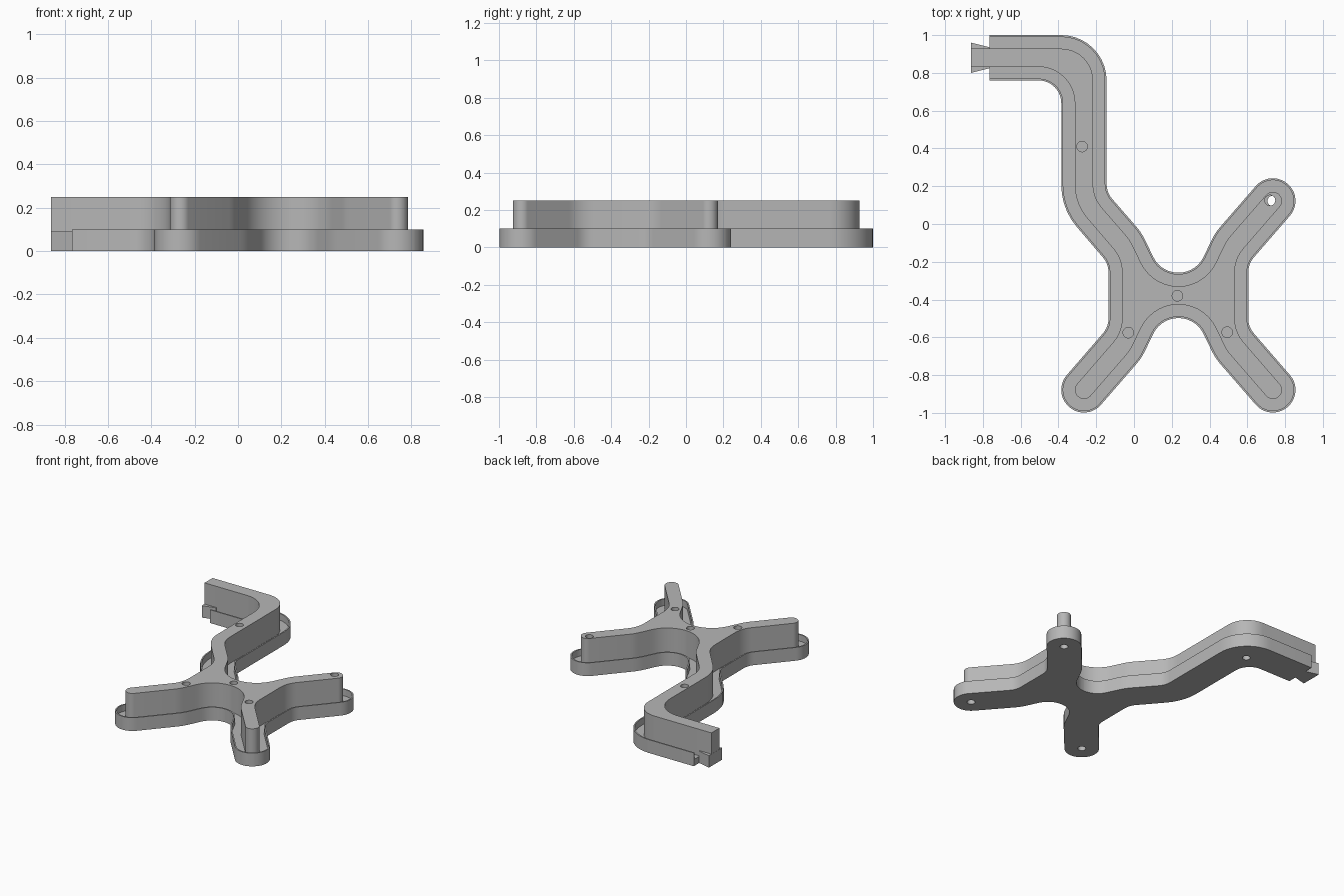
import bpy, bmesh, math
from mathutils import Vector

cube = bpy.data.objects.get("Cube")
if cube:
    bpy.data.objects.remove(cube)

grey = bpy.data.materials.new("grey_plastic")
grey.use_nodes = True
grey.diffuse_color = (0.47, 0.47, 0.47, 1)
grey.node_tree.nodes["Principled BSDF"].inputs["Base Color"].default_value = grey.diffuse_color

CX, CY = 0.235, -0.378      # centre of the cross
INSET = 0.072               # rib edge, measured in from the tray edge
FLOOR, RIM, TOP = 0.05, 0.10, 0.25
END = -0.765                # open end of the tray


def outline(inset, end):
    """Rounded plan of the cross and its bent arm, offset inwards."""
    quarter = [(0.093, 0.12, 0.147), (0.195, 0.332, 0.3), (0.488, 0.669, 0.119),
               (0.669, 0.512, 0.119), (0.37, 0.167, 0.12)]

    def place(pts, sx, sy):
        return [(CX + sx * x, CY + sy * y, r) for x, y, r in pts]

    arm = [(-0.385, 0.08, 0.34), (-0.385, 0.76, 0.12), (end - inset, 0.76, 0),
           (end - inset, 1.0, 0), (-0.145, 1.0, 0.24), (-0.145, 0.167, 0.12)]
    back = quarter[::-1]
    corners = (place(quarter, 1, 1) + place(back, 1, -1) + place(quarter, -1, -1)
               + place(back[:1], -1, 1) + arm + place(back[3:], -1, 1))[::-1]

    # mitred offset: convex radii shrink, concave radii grow
    moved = []
    n = len(corners)
    for i, (x, y, r) in enumerate(corners):
        p = Vector((x, y))
        a = (p - Vector(corners[i - 1][:2])).normalized()
        b = (Vector(corners[(i + 1) % n][:2]) - p).normalized()
        na, nb = Vector((-a.y, a.x)), Vector((-b.y, b.x))
        turn = math.copysign(1, a.x * b.y - a.y * b.x)
        p = p + (na + nb) * inset / (1 + na.dot(nb))
        moved.append((p, max(0, r - turn * inset) if r else 0, a, b, na * turn))

    # replace each corner by an arc
    pts = []
    for p, r, a, b, normal in moved:
        if r == 0:
            pts.append(p)
            continue
        angle = a.angle(b)
        start = p - a * r * math.tan(angle / 2)
        steps = max(3, round(angle / math.radians(9)))
        for k in range(steps + 1):
            t = angle * k / steps
            pts.append(start + a * r * math.sin(t) + normal * r * (1 - math.cos(t)))
    return pts


def prism(name, pts, z0, z1):
    bm = bmesh.new()
    face = bm.faces.new([bm.verts.new((p[0], p[1], z0)) for p in pts])
    top = bmesh.ops.extrude_face_region(bm, geom=[face])["geom"]
    bmesh.ops.translate(bm, vec=(0, 0, z1 - z0),
                        verts=[v for v in top if isinstance(v, bmesh.types.BMVert)])
    bmesh.ops.recalc_face_normals(bm, faces=bm.faces)
    mesh = bpy.data.meshes.new(name)
    bm.to_mesh(mesh)
    bm.free()
    mesh.materials.append(grey)
    obj = bpy.data.objects.new(name, mesh)
    bpy.context.collection.objects.link(obj)
    return obj


def activate(obj):
    bpy.ops.object.select_all(action='DESELECT')
    obj.select_set(True)
    bpy.context.view_layer.objects.active = obj


def cut(obj, cutter):
    activate(obj)
    mod = obj.modifiers.new("cut", 'BOOLEAN')
    mod.operation, mod.solver, mod.object = 'DIFFERENCE', 'EXACT', cutter
    bpy.ops.object.modifier_apply(modifier=mod.name)


def hole(x, y, z0, z1, radius=0.028):
    ring = [math.tau * k / 24 for k in range(24)]
    return prism("hole_cutter", [(x + radius * math.cos(t), y + radius * math.sin(t))
                                 for t in ring], z0, z1)


# shallow tray with a thin rim
tray = prism("base_tray", outline(0, END), 0, RIM)
recess = prism("recess_cutter", outline(0.01, END - 0.05), FLOOR, TOP)
cut(tray, recess)

# tall rib running along the middle
rib = prism("centre_rib", outline(INSET, -0.862), FLOOR - 0.005, TOP)

# dovetail connector at the arm end
connector = prism("dovetail_connector",
                  [(END + 0.002, 0.825), (END + 0.002, 0.935), (-0.863, 0.96), (-0.863, 0.80)],
                  0, 0.09)

# blind peg holes from above and from below
upper = [(-0.275, 0.41), (CX - 0.005, -0.38), (-0.03, -0.575), (0.493, -0.573), (0.72, 0.125)]
lower = [(CX + 0.5, CY + 0.5), (CX + 0.5, CY - 0.5), (CX - 0.5, CY - 0.5), (-0.33, 0.815)]
cutters = [recess]
for x, y in upper:
    cutters.append(hole(x, y, 0.12, TOP + 0.1))
    cut(rib, cutters[-1])
for x, y in lower:
    cutters.append(hole(x, y, -0.1, 0.13))
    cut(rib, cutters[-1])
    cut(tray, cutters[-1])
for c in cutters:
    bpy.data.objects.remove(c)

for obj in (tray, rib):
    activate(obj)
    bpy.ops.object.shade_smooth_by_angle(angle=math.radians(30))
